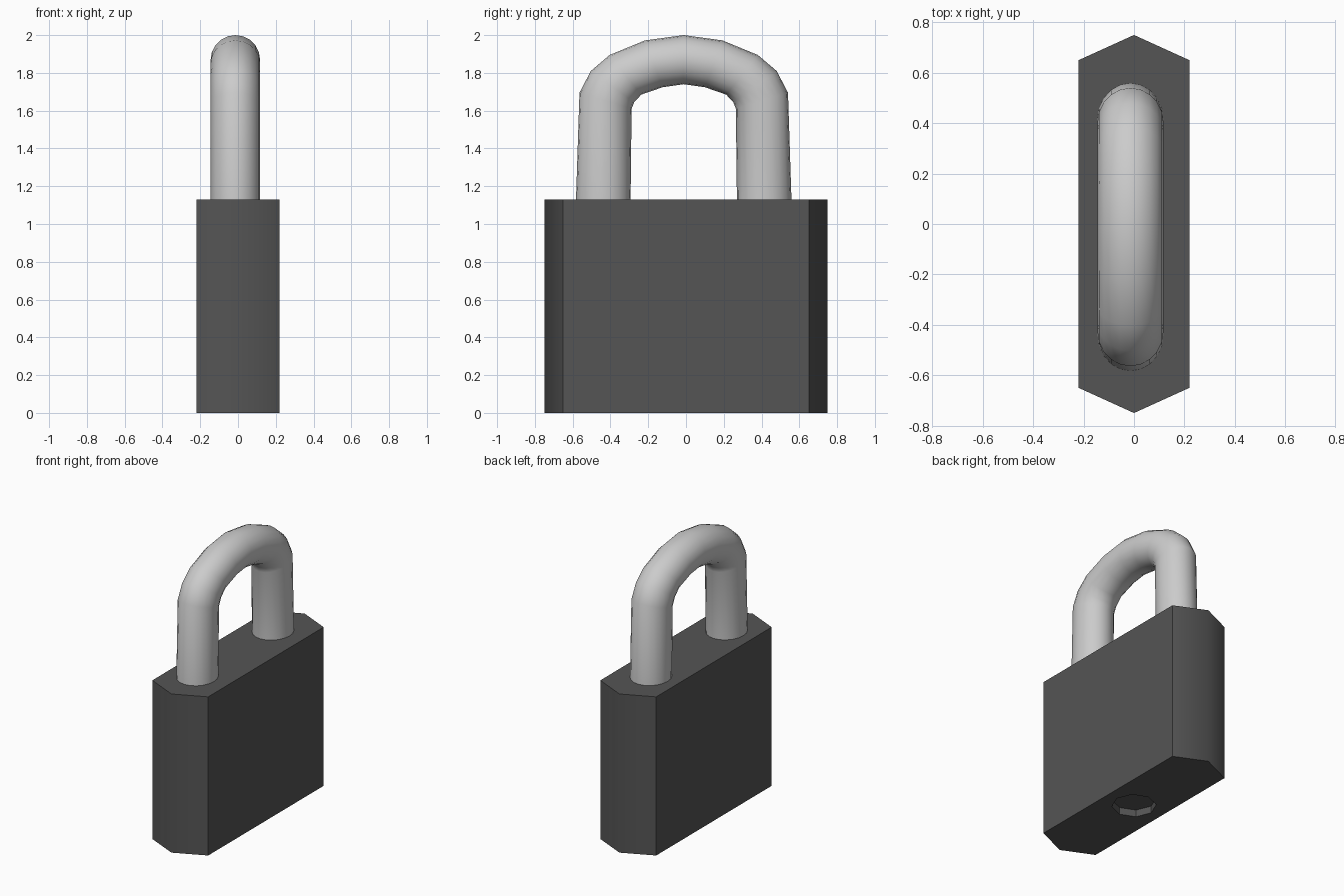
import bpy, bmesh, math

if "Cube" in bpy.data.objects:
    bpy.data.objects.remove(bpy.data.objects["Cube"])


def material(name, value):
    m = bpy.data.materials.new(name)
    m.diffuse_color = (value, value, value, 1)
    m.use_nodes = True
    m.node_tree.nodes["Principled BSDF"].inputs["Base Color"].default_value = m.diffuse_color
    return m


def finish(bm, name, mat=None):
    bmesh.ops.recalc_face_normals(bm, faces=bm.faces)
    me = bpy.data.meshes.new(name)
    bm.to_mesh(me)
    bm.free()
    ob = bpy.data.objects.new(name, me)
    bpy.context.collection.objects.link(ob)
    if mat:
        me.materials.append(mat)
    return ob


def ring(bm, points):
    return [bm.verts.new(p) for p in points]


def bridge(bm, a, b, smooth=False):
    n = len(a)
    for i in range(n):
        f = bm.faces.new((a[i], a[(i + 1) % n], b[(i + 1) % n], b[i]))
        f.smooth = smooth


# lock body: six-sided prism with an octagonal keyway recess underneath
HEIGHT, RECESS, KEY_R = 1.13, 0.05, 0.145
outline = [(0.22, -0.65), (0.22, 0.65), (0, 0.75),
           (-0.22, 0.65), (-0.22, -0.65), (0, -0.75)]
octagon = [(KEY_R * math.cos(i * math.pi / 4), KEY_R * math.sin(i * math.pi / 4))
           for i in range(8)]
bm = bmesh.new()
bottom = ring(bm, [(x, y, 0) for x, y in outline])
top = ring(bm, [(x, y, HEIGHT) for x, y in outline])
rim = ring(bm, [(x, y, 0) for x, y in octagon])
floor = ring(bm, [(x, y, RECESS) for x, y in octagon])
bridge(bm, bottom, top)
bm.faces.new(top)
for f in bm.faces:
    c = f.calc_center_median()
    f.smooth = abs(c.y) > 0.6          # rounded shading on the pointed ends
bridge(bm, rim, floor)
bm.faces.new(floor)
border = [e for e in bm.edges if all(v in bottom or v in rim for v in e.verts)]
bmesh.ops.triangle_fill(bm, edges=border, use_beauty=True, normal=(0, 0, -1))
finish(bm, "lock_body", material("dark_grey", 0.09))

# shackle: elliptical rings between outer and inner side profiles (y, z)
CX, CY, RX, SIDES = -0.014, -0.012, 0.131, 20
half = [((0.572, 1.08), (0.282, 1.08)),
        ((0.552, 1.695), (0.276, 1.61)),
        ((0.492, 1.81), (0.262, 1.645)),
        ((0.392, 1.895), (0.225, 1.685)),
        ((0.205, 1.972), (0.112, 1.724))]
mirrored = [((-o[0], o[1]), (-i[0], i[1])) for o, i in reversed(half)]
bm = bmesh.new()
rings = []
for (oy, oz), (iy, iz) in half + [((0, 2.0), (0, 1.74))] + mirrored:
    pts = []
    for k in range(SIDES):
        a = 2 * math.pi * k / SIDES
        t = (1 + math.cos(a)) / 2
        pts.append((CX + RX * math.sin(a), CY + iy + (oy - iy) * t, iz + (oz - iz) * t))
    rings.append(ring(bm, pts))
for a, b in zip(rings, rings[1:]):
    bridge(bm, a, b, True)
for end in (rings[0], rings[-1]):
    bm.faces.new(end)
finish(bm, "shackle")
